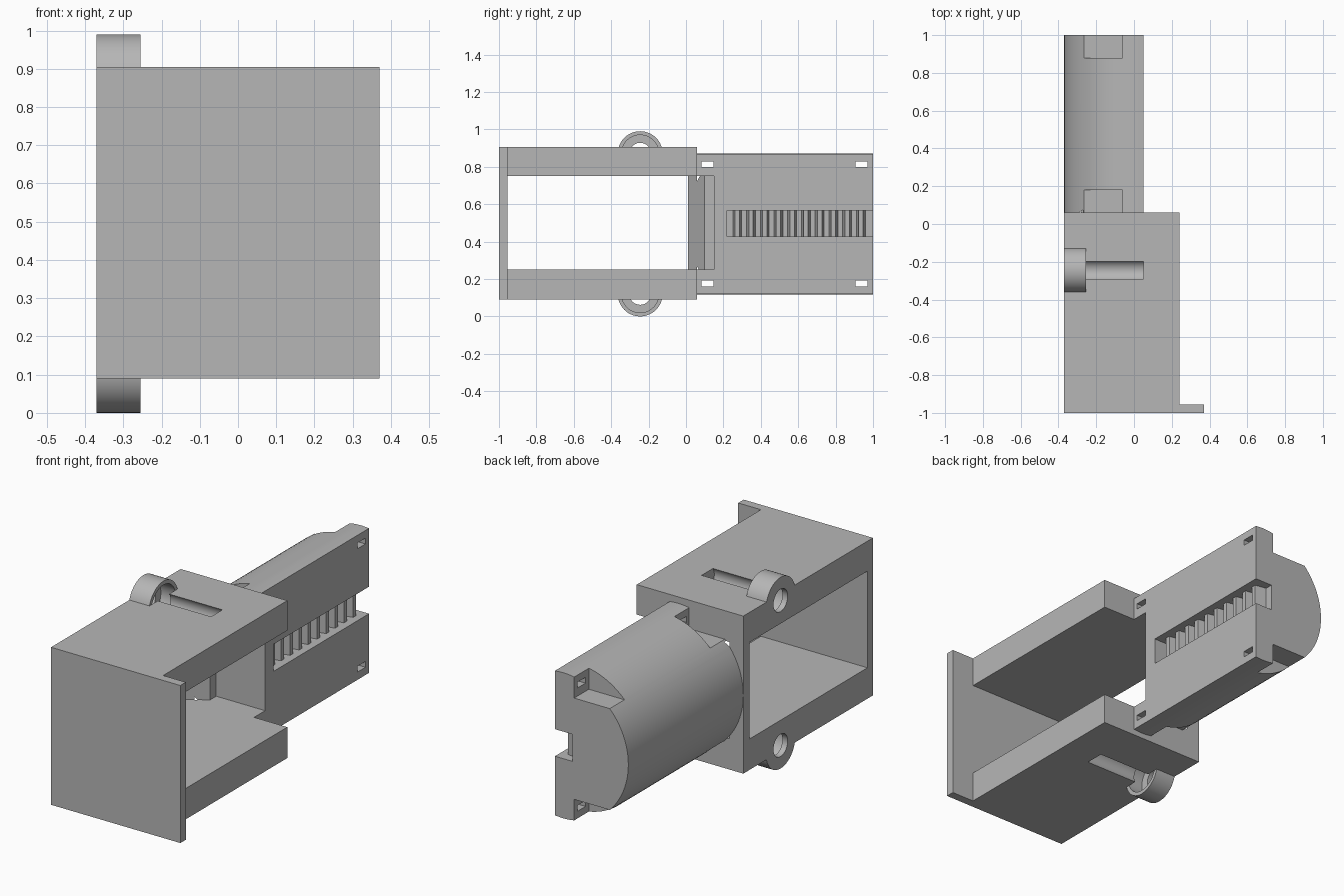
import bpy, bmesh, math

cube = bpy.data.objects.get("Cube")
if cube:
    bpy.data.objects.remove(cube, do_unlink=True)

grey = bpy.data.materials.new("plain grey")
grey.use_nodes = True
grey.diffuse_color = (0.47, 0.47, 0.47, 1)
grey.node_tree.nodes["Principled BSDF"].inputs["Base Color"].default_value = grey.diffuse_color

MID = 0.495  # height of the mirror plane


def prism(name, points, axis, start, end):
    """Extrude a 2D outline along an axis."""
    place = {"X": lambda p, d: (d, p[0], p[1]),
             "Y": lambda p, d: (p[0], d, p[1]),
             "Z": lambda p, d: (p[0], p[1], d)}[axis]
    bm = bmesh.new()
    low = [bm.verts.new(place(p, start)) for p in points]
    high = [bm.verts.new(place(p, end)) for p in points]
    bm.faces.new(low)
    bm.faces.new(high)
    for i in range(len(points)):
        j = (i + 1) % len(points)
        bm.faces.new((low[i], low[j], high[j], high[i]))
    bmesh.ops.recalc_face_normals(bm, faces=bm.faces)
    mesh = bpy.data.meshes.new(name)
    bm.to_mesh(mesh)
    bm.free()
    mesh.materials.append(grey)
    obj = bpy.data.objects.new(name, mesh)
    bpy.context.collection.objects.link(obj)
    return obj


def box(name, x, y, z):
    return prism(name, [(x[0], y[0]), (x[1], y[0]), (x[1], y[1]), (x[0], y[1])], "Z", *z)


def rod(name, y, z, radius, x0, x1, n=48):
    ring = [(y + radius * math.cos(math.tau * i / n),
             z + radius * math.sin(math.tau * i / n)) for i in range(n)]
    return prism(name, ring, "X", x0, x1)


def combine(target, tool, operation):
    """Apply a boolean and discard the tool."""
    tool.hide_render = True
    mod = target.modifiers.new("combine", "BOOLEAN")
    mod.operation, mod.solver, mod.object = operation, "EXACT", tool
    bpy.context.view_layer.objects.active = target
    bpy.ops.object.modifier_apply(modifier=mod.name)
    bpy.data.objects.remove(tool, do_unlink=True)


def add(tool):
    combine(body, tool, "UNION")


def cut(tool):
    combine(body, tool, "DIFFERENCE")


# Box frame with a wider front plate
body = box("holder_body", (-0.37, 0.24), (-1, 0.06), (0.09, 0.905))
add(box("front_plate", (-0.37, 0.37), (-1, -0.955), (0.09, 0.905)))

# Half-round barrel behind the frame
R, CX = 0.377, 0.007
arc = [(CX - R * math.sin(math.pi * i / 48), MID + R * math.cos(math.pi * i / 48))
       for i in range(49)]
add(prism("barrel", [(0.05, MID + 0.374)] + arc + [(0.05, MID - 0.374)], "Y", 0.03, 1))

# Window through the frame, with a slanted and stepped rear wall
cut(prism("window_cutter", [(-0.5, -0.955), (0.3, -0.955), (0.3, 0.15), (-0.23, 0.15),
                            (-0.23, 0.10), (-0.37, 0.01), (-0.5, 0.01)], "Z", 0.25, 0.75))

# Cord guides on the top and bottom, hollow inside, with a channel in the slab
for side in (1, -1):
    z = MID + side * 0.375
    add(rod("cord_guide", -0.245, z, 0.12, -0.37, -0.255))
    cut(rod("guide_bore_cutter", -0.245, z, 0.10, -0.34, -0.255))
    cut(rod("channel_cutter", -0.245, z, 0.058, -0.5, 0.05))

# Notches in the round side and small slots through the flat side
for side in (1, -1):
    heights = sorted((MID + side * 0.262, MID + side * 0.5))
    slot = sorted((MID + side * 0.304, MID + side * 0.334))
    for y0, s0 in ((0.06, 0.083), (0.88, 0.907)):
        y1 = y0 + 0.12 if y0 < 0.5 else 1.1
        cut(box("notch_cutter", (-0.27, -0.06), (y0, y1), heights))
        cut(box("slot_cutter", (-0.1, 0.2), (s0, s0 + 0.064), slot))

# Groove for the rack, open at the rear
cut(box("groove_cutter", (-0.05, 0.2), (0.22, 1.1), (0.427, 0.567)))

# Rack of tapered teeth along the groove floor
teeth, pitch = 10, 0.0735
outline = [(-0.07, 0.23)]
for i in range(teeth):
    y = 0.25 + i * pitch
    outline += [(-0.05, y), (0.012, y + 0.012), (0.012, y + 0.036), (-0.05, y + 0.048)]
outline.append((-0.07, 0.985))
rack = prism("toothed_rack", outline, "Z", 0.426, 0.568)

# Smooth the curved surfaces, keep edges crisp
for obj in (body, rack):
    bpy.ops.object.select_all(action="DESELECT")
    obj.select_set(True)
    bpy.context.view_layer.objects.active = obj
    bpy.ops.object.shade_smooth_by_angle(angle=math.radians(30))
